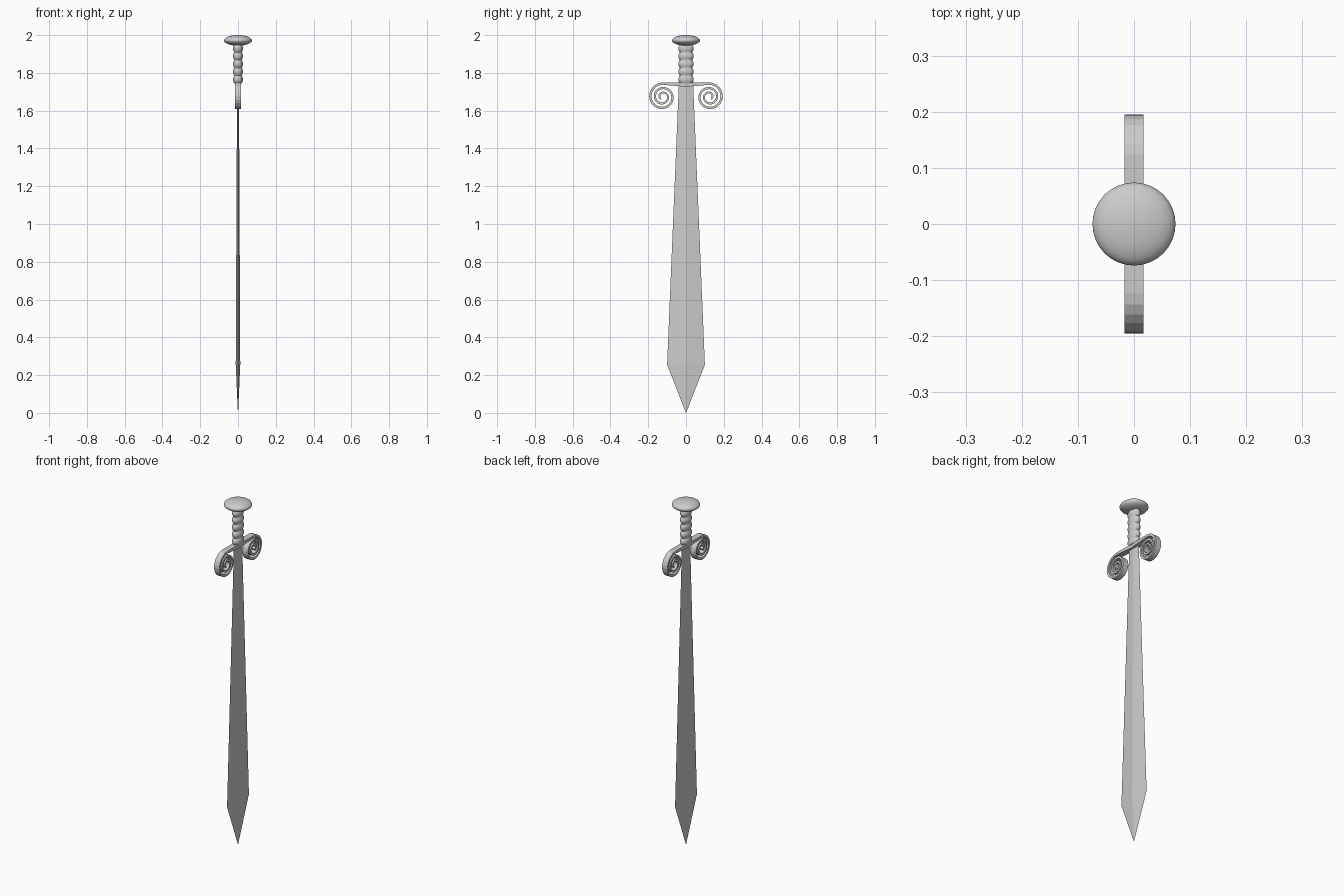
import bpy, bmesh
from math import sin, cos, pi, radians

default = bpy.data.objects.get("Cube")
if default:
    bpy.data.objects.remove(default, do_unlink=True)

# One steel colour for the whole sword
steel = bpy.data.materials.new("grey steel")
steel.use_nodes = True
colour = (0.6, 0.6, 0.6, 1)
steel.diffuse_color = colour
steel.node_tree.nodes["Principled BSDF"].inputs["Base Color"].default_value = colour


def finish(name, bm, smooth=None):
    bmesh.ops.recalc_face_normals(bm, faces=bm.faces)
    mesh = bpy.data.meshes.new(name)
    bm.to_mesh(mesh)
    bm.free()
    mesh.materials.append(steel)
    obj = bpy.data.objects.new(name, mesh)
    bpy.context.collection.objects.link(obj)
    if smooth:
        bpy.ops.object.select_all(action="DESELECT")
        obj.select_set(True)
        bpy.context.view_layer.objects.active = obj
        bpy.ops.object.shade_smooth_by_angle(angle=radians(smooth))
    return obj


def loft(bm, rings):
    """Skin a list of equal point rings and cap both ends."""
    loops = [[bm.verts.new(p) for p in ring] for ring in rings]
    n = len(loops[0])
    for a, b in zip(loops, loops[1:]):
        for i in range(n):
            j = (i + 1) % n
            bm.faces.new((a[i], a[j], b[j], b[i]))
    bm.faces.new(loops[0])
    bm.faces.new(loops[-1])


# Blade: diamond section, widest near the point
def diamond(z, thick, wide):
    return [(thick, 0, z), (0, wide, z), (-thick, 0, z), (0, -wide, z)]


bm = bmesh.new()
loft(bm, [diamond(0.0, 0.0005, 0.0005), diamond(0.255, 0.012, 0.1),
          diamond(1.74, 0.005, 0.038)])
finish("blade", bm)

# Guard: a flat ribbon that runs outward and rolls into a scroll
CY, CZ, HALF = 0.124, 1.673, 0.017
START, END, TURNS, STEPS = 0.077, 0.018, 2.4, 58
rails = [((0, 1.75), (0, 1.727)), ((0.04, 1.75), (0.04, 1.73))]
for i in range(STEPS + 1):
    t = i / STEPS
    a = pi / 2 - t * TURNS * 2 * pi
    outer = START + (END - START) * t
    inner = outer - 0.013 + 0.003 * t
    rails.append([(CY + r * cos(a), CZ + r * sin(a)) for r in (outer, inner)])
bm = bmesh.new()
loft(bm, [[(-HALF, *o), (HALF, *o), (HALF, *i), (-HALF, *i)] for o, i in rails])
guard = finish("scroll_guard", bm)
mirror = guard.modifiers.new("Mirror", "MIRROR")
mirror.use_axis = (False, True, False)

# Grip: oval handle with five rounded ribs
RIBS, PER_RIB, SIDES = 5, 8, 24
rings = []
for k in range(RIBS * PER_RIB + 1):
    z = 1.745 + 0.205 * k / (RIBS * PER_RIB)
    s = 0.8 + 0.2 * abs(sin(pi * k / PER_RIB))
    rings.append([(0.026 * s * cos(2 * pi * i / SIDES),
                   0.041 * s * sin(2 * pi * i / SIDES), z) for i in range(SIDES)])
bm = bmesh.new()
loft(bm, rings)
finish("ribbed_grip", bm, 50)

# Pommel: flattened ball
bm = bmesh.new()
bmesh.ops.create_uvsphere(bm, u_segments=32, v_segments=16, radius=1)
bmesh.ops.scale(bm, vec=(0.074, 0.074, 0.028), verts=bm.verts)
bmesh.ops.translate(bm, vec=(0, 0, 1.972), verts=bm.verts)
finish("pommel", bm, 40)
